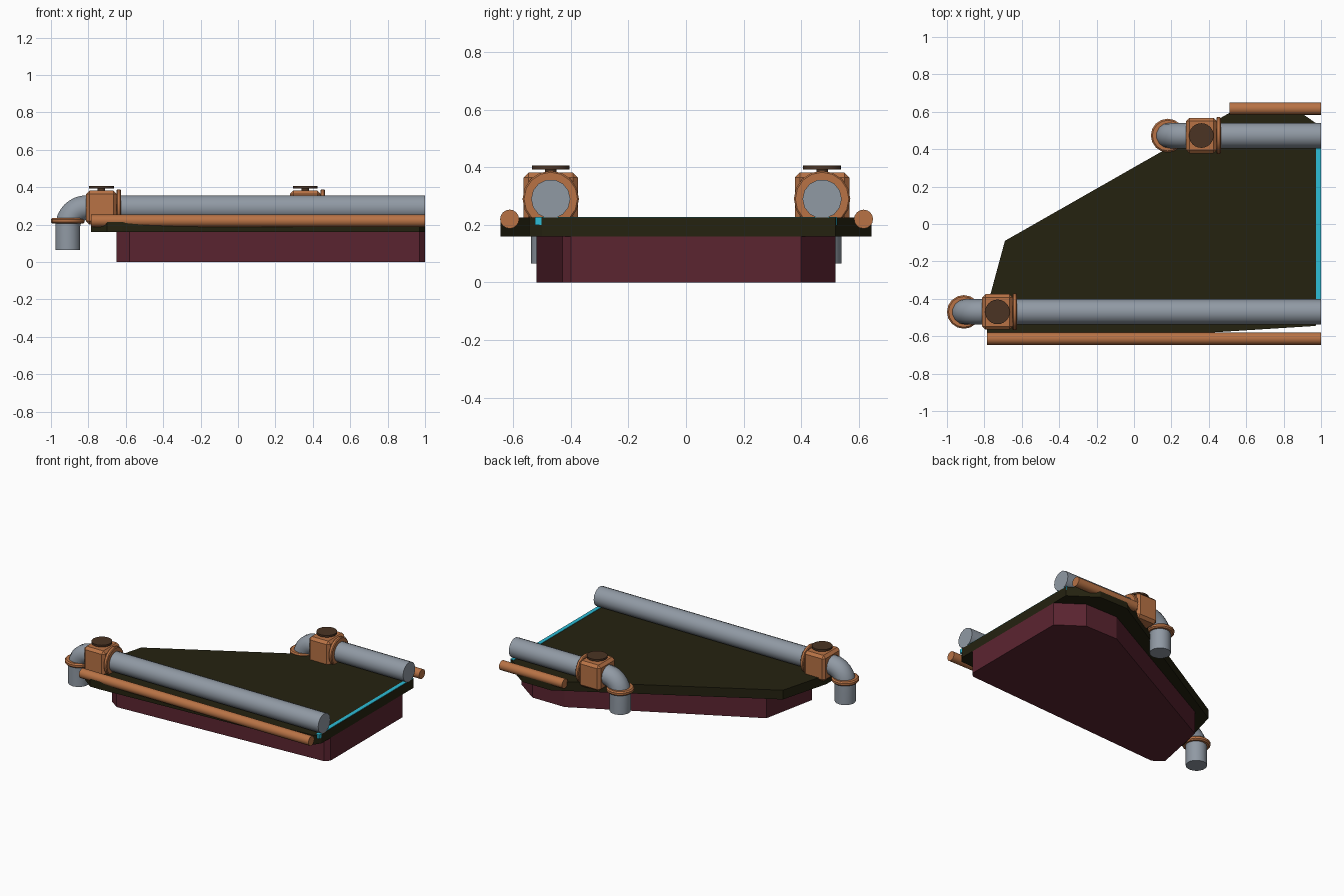
import bpy, bmesh, math
from mathutils import Vector

cube = bpy.data.objects.get("Cube")
if cube:
    bpy.data.objects.remove(cube, do_unlink=True)


def material(name, rgb):
    m = bpy.data.materials.new(name)
    m.use_nodes = True
    m.diffuse_color = (*rgb, 1)
    m.node_tree.nodes["Principled BSDF"].inputs["Base Color"].default_value = (*rgb, 1)
    return m


MAROON = material("maroon", (0.105, 0.018, 0.030))
DARK = material("dark_olive", (0.018, 0.016, 0.005))
COPPER = material("copper", (0.48, 0.17, 0.06))
STEEL = material("steel_grey", (0.28, 0.32, 0.37))
CYAN = material("cyan", (0.026, 0.51, 0.68))
BROWN = material("dark_brown", (0.07, 0.034, 0.017))


def add_object(name, mesh, mat, smooth=False, bevel=0):
    mesh.materials.clear()
    mesh.materials.append(mat)
    ob = bpy.data.objects.new(name, mesh)
    bpy.context.collection.objects.link(ob)
    if bevel:
        mod = ob.modifiers.new("bevel", 'BEVEL')
        mod.width = bevel
        mod.segments = 1
    if smooth:
        bpy.ops.object.select_all(action='DESELECT')
        ob.select_set(True)
        bpy.context.view_layer.objects.active = ob
        bpy.ops.object.shade_smooth_by_angle(angle=math.radians(40))
    return ob


def from_bmesh(name, bm, mat, **kw):
    bmesh.ops.recalc_face_normals(bm, faces=bm.faces)
    mesh = bpy.data.meshes.new(name)
    bm.to_mesh(mesh)
    bm.free()
    return add_object(name, mesh, mat, **kw)


def slab(name, outline, z0, z1, mat):
    """Extrude a flat outline upwards."""
    bm = bmesh.new()
    face = bm.faces.new([bm.verts.new((x, y, z0)) for x, y in outline])
    top = bmesh.ops.extrude_face_region(bm, geom=[face])["geom"]
    verts = [v for v in top if isinstance(v, bmesh.types.BMVert)]
    bmesh.ops.translate(bm, vec=(0, 0, z1 - z0), verts=verts)
    return from_bmesh(name, bm, mat)


def box(name, lo, hi, mat, bevel=0):
    bm = bmesh.new()
    bmesh.ops.create_cube(bm, size=1)
    lo, hi = Vector(lo), Vector(hi)
    bmesh.ops.scale(bm, vec=hi - lo, verts=bm.verts)
    bmesh.ops.translate(bm, vec=(lo + hi) / 2, verts=bm.verts)
    return from_bmesh(name, bm, mat, bevel=bevel)


def cylinder(name, start, end, radius, mat, sides=16, bevel=0):
    start, end = Vector(start), Vector(end)
    axis = end - start
    bm = bmesh.new()
    bmesh.ops.create_cone(bm, cap_ends=True, segments=sides, radius1=radius,
                          radius2=radius, depth=axis.length)
    bm.transform(axis.to_track_quat('Z', 'Y').to_matrix().to_4x4())
    bmesh.ops.translate(bm, vec=(start + end) / 2, verts=bm.verts)
    return from_bmesh(name, bm, mat, smooth=True, bevel=bevel)


def tube(name, path, radius, mat):
    """Round pipe swept along a path."""
    curve = bpy.data.curves.new(name + "_path", 'CURVE')
    curve.dimensions = '3D'
    curve.bevel_depth = radius
    curve.bevel_resolution = 5
    curve.use_fill_caps = True
    spline = curve.splines.new('POLY')
    spline.points.add(len(path) - 1)
    for point, co in zip(spline.points, path):
        point.co = (*co, 1)
    temp = bpy.data.objects.new(name + "_path", curve)
    bpy.context.collection.objects.link(temp)
    deps = bpy.context.evaluated_depsgraph_get()
    mesh = bpy.data.meshes.new_from_object(temp.evaluated_get(deps))
    bpy.data.objects.remove(temp, do_unlink=True)
    return add_object(name, mesh, mat, smooth=True)


# Base block and overhanging deck
slab("base", [(1, -0.40), (1, 0.40), (0.83, 0.52), (0.58, 0.52), (-0.57, -0.08),
              (-0.65, -0.47), (-0.58, -0.52), (0.97, -0.43)], 0, 0.16, MAROON)
slab("deck", [(1, -0.50), (1, 0.52), (0.82, 0.645), (0.60, 0.645), (-0.69, -0.09),
              (-0.785, -0.44), (-0.785, -0.58), (-0.70, -0.645), (-0.62, -0.645),
              (0.97, -0.545)], 0.16, 0.225, DARK)

# Glowing strip along the straight end
box("light_strip", (0.972, -0.525, 0.20), (0.999, 0.525, 0.228), CYAN)


# Pipe, elbow, valve and side rail for each edge
def pipe_run(side, y, valve_x, rail_y, rail_x):
    down_x, pipe_z, bend = valve_x - 0.18, 0.29, 0.10
    path = [(1, y, pipe_z)]
    for i in range(9):
        a = math.radians(90 * i / 8)
        path.append((down_x + bend - bend * math.sin(a), y,
                     pipe_z - bend + bend * math.cos(a)))
    path.append((down_x, y, 0.065))
    tube(side + "_pipe", path, 0.068, STEEL)
    cylinder(side + "_elbow_collar", (down_x, y, 0.205), (down_x, y, 0.235),
             0.09, COPPER, bevel=0.008)
    box(side + "_valve_body", (valve_x - 0.082, y - 0.095, 0.20),
        (valve_x + 0.082, y + 0.095, 0.382), COPPER, bevel=0.018)
    cylinder(side + "_valve_flange", (valve_x + 0.08, y, pipe_z),
             (valve_x + 0.105, y, pipe_z), 0.098, COPPER, bevel=0.005)
    cylinder(side + "_valve_stem", (valve_x, y, 0.37), (valve_x, y, 0.40), 0.02, BROWN)
    cylinder(side + "_valve_cap", (valve_x, y, 0.393), (valve_x, y, 0.406),
             0.066, BROWN, sides=24)
    cylinder(side + "_rail", (rail_x, rail_y, 0.22), (1, rail_y, 0.22), 0.033, COPPER)


pipe_run("front", -0.47, -0.73, -0.613, -0.785)
pipe_run("back", 0.473, 0.36, 0.617, 0.51)
